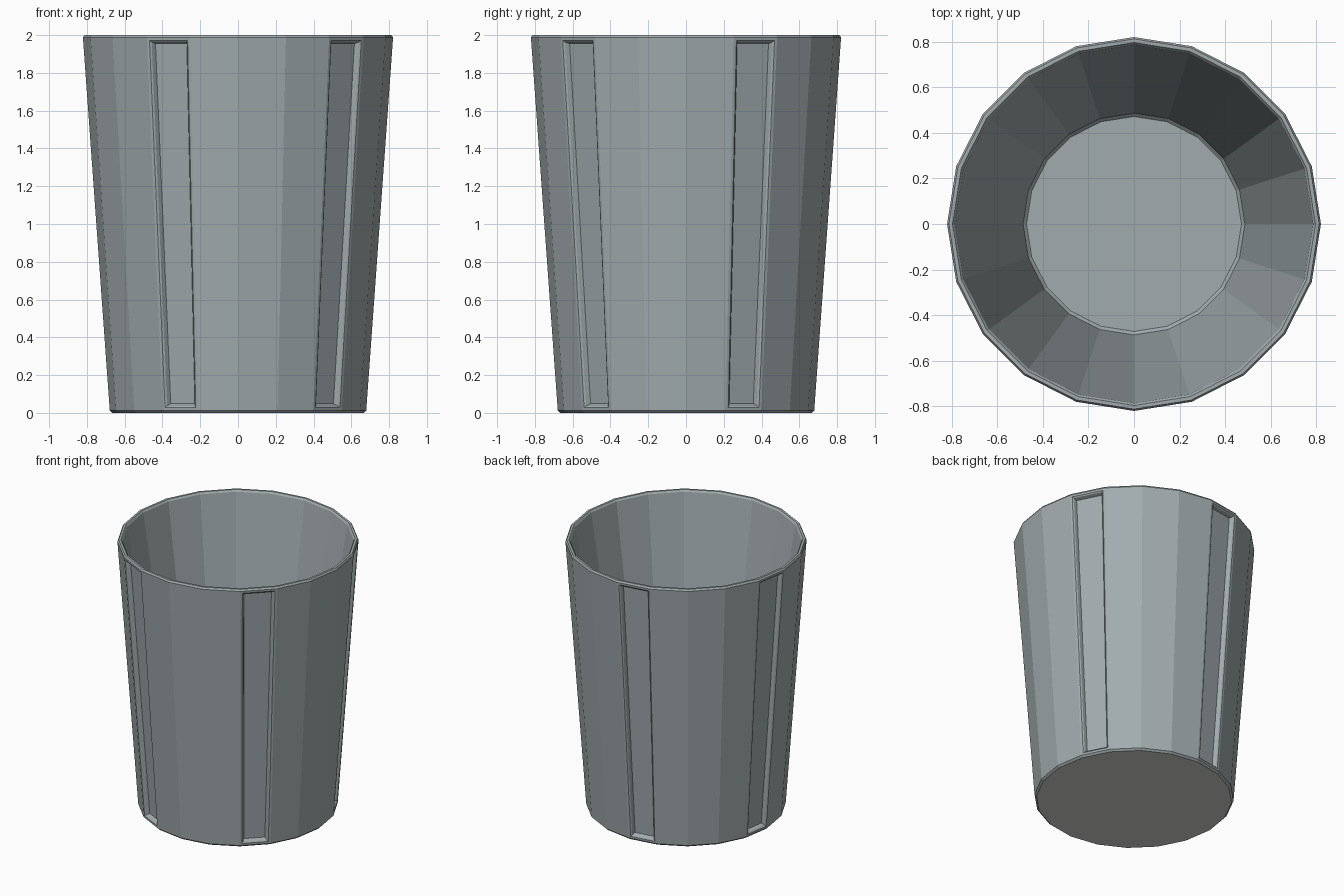
import bpy, bmesh, math

if "Cube" in bpy.data.objects:
    bpy.data.objects.remove(bpy.data.objects["Cube"])

SIDES = 20
# Closed profile from outer base, up over the rim and down to the inner floor (radius, z)
PROFILE = [(0.665, 0.0), (0.679, 0.013), (0.821, 1.987), (0.813, 2.0),
           (0.797, 2.0), (0.787, 1.987), (0.487, 0.115), (0.472, 0.10)]


def material(name, rgb):
    m = bpy.data.materials.new(name)
    m.diffuse_color = (*rgb, 1)
    m.use_nodes = True
    m.node_tree.nodes["Principled BSDF"].inputs["Base Color"].default_value = m.diffuse_color
    return m


bm = bmesh.new()


def ring(r, z):
    return [bm.verts.new((r * math.cos(2 * math.pi * i / SIDES),
                          r * math.sin(2 * math.pi * i / SIDES), z)) for i in range(SIDES)]


# Tapered cup shell
rings = [ring(r, z) for r, z in PROFILE]
slots = []
for k in range(len(rings) - 1):
    a, b = rings[k], rings[k + 1]
    for i in range(SIDES):
        j = (i + 1) % SIDES
        f = bm.faces.new((a[i], a[j], b[j], b[i]))
        if k == 1 and i % 4 == 1:      # every fourth outer panel holds a recess
            slots.append(f)
underside = bm.faces.new(rings[0][::-1])
underside.material_index = 1
bm.faces.new(rings[-1])                # inner floor
bm.normal_update()

# Recessed vertical panels: narrow border, chamfered lip, then sloped walls going inwards
for thickness, depth in ((0.015, 0.0), (0.009, -0.007), (0.010, -0.024)):
    bmesh.ops.inset_individual(bm, faces=slots, thickness=thickness, depth=depth,
                               use_even_offset=True)

mesh = bpy.data.meshes.new("cup")
bm.to_mesh(mesh)
bm.free()
mesh.materials.append(material("blue_grey", (0.36, 0.41, 0.42)))
mesh.materials.append(material("pale_grey_underside", (0.65, 0.68, 0.64)))
cup = bpy.data.objects.new("cup", mesh)
bpy.context.collection.objects.link(cup)
